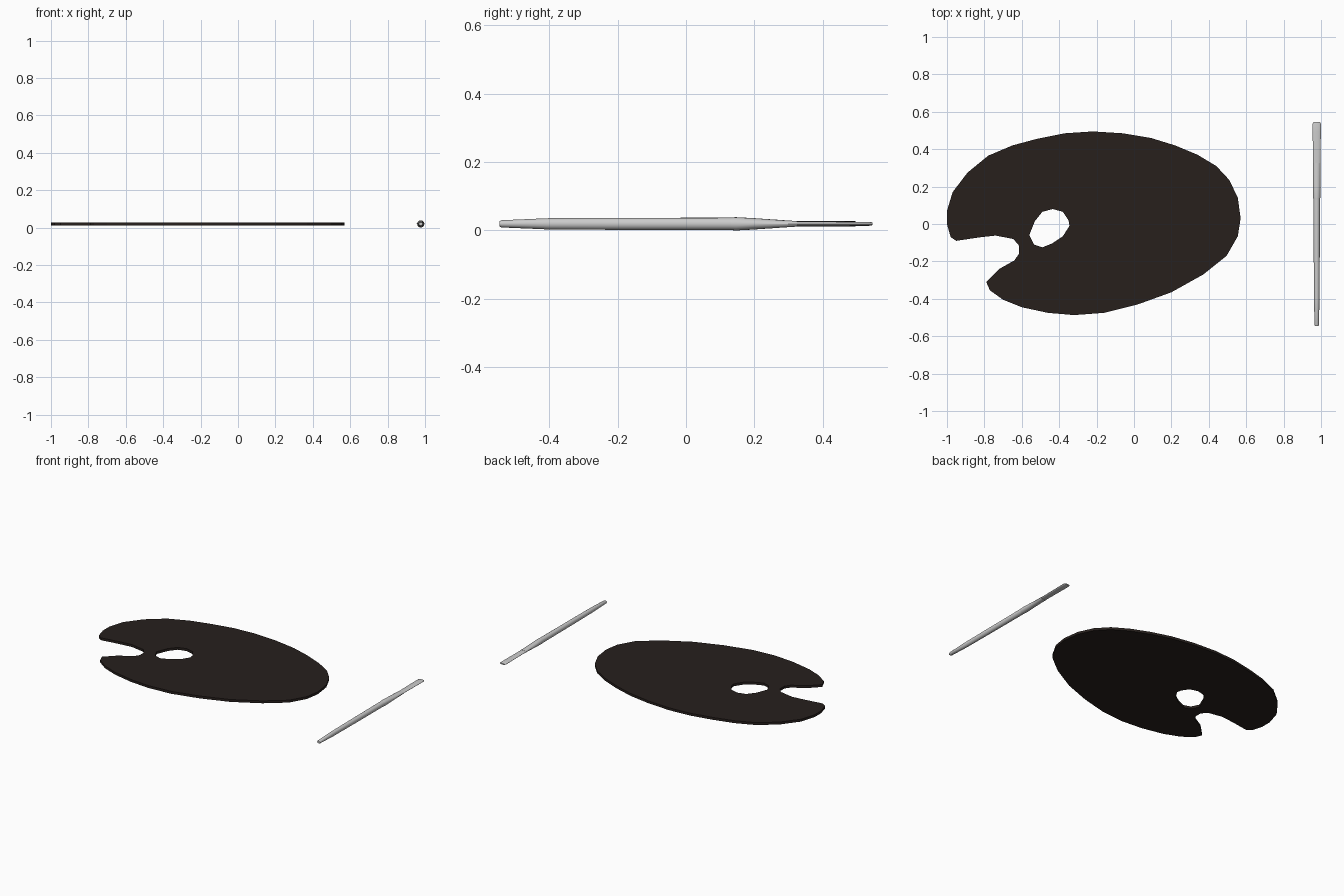
import bpy, bmesh, math

if "Cube" in bpy.data.objects:
    bpy.data.objects.remove(bpy.data.objects["Cube"])

# Palette: outline with a thumb hole, extruded into a thin board
OUTLINE = [(-.95, -.09), (-.98, -.07), (-1, 0), (-1, .07), (-.97, .17), (-.89, .275),
           (-.78, .365), (-.65, .42), (-.52, .455), (-.37, .485), (-.22, .495),
           (-.06, .485), (.09, .46), (.22, .42), (.34, .37), (.44, .31), (.51, .235),
           (.555, .14), (.57, .03), (.555, -.065), (.495, -.17), (.37, -.27),
           (.2, -.365), (.02, -.43), (-.16, -.475), (-.32, -.487), (-.46, -.475),
           (-.6, -.445), (-.7, -.405), (-.77, -.355), (-.79, -.31), (-.72, -.24),
           (-.64, -.195), (-.615, -.16), (-.615, -.115), (-.645, -.08), (-.74, -.062),
           (-.83, -.072)]
HOLE = [(-.56, -.06), (-.53, .015), (-.49, .065), (-.435, .08), (-.38, .065),
        (-.35, .02), (-.345, -.01), (-.38, -.065), (-.44, -.105), (-.49, -.125),
        (-.535, -.11)]

curve = bpy.data.curves.new("palette", 'CURVE')
curve.dimensions = '2D'
curve.fill_mode = 'BOTH'
curve.extrude = 0.008
for pts in (OUTLINE, HOLE):
    s = curve.splines.new('POLY')
    s.points.add(len(pts) - 1)
    for p, (x, y) in zip(s.points, pts):
        p.co = (x, y, 0, 1)
    s.use_cyclic_u = True
palette = bpy.data.objects.new("palette", curve)
bpy.context.collection.objects.link(palette)
palette.location.z = 0.020
bpy.context.view_layer.objects.active = palette
palette.select_set(True)
bpy.ops.object.convert(target='MESH')
palette = bpy.context.object
bm = bmesh.new()
bm.from_mesh(palette.data)
bmesh.ops.remove_doubles(bm, verts=bm.verts, dist=1e-4)
bmesh.ops.recalc_face_normals(bm, faces=bm.faces)
for f in bm.faces:
    f.smooth = False
bm.to_mesh(palette.data)
bm.free()
mat = bpy.data.materials.new("dark_wood")
mat.diffuse_color = (0.02, 0.014, 0.012, 1)
mat.use_nodes = True
mat.node_tree.nodes["Principled BSDF"].inputs["Base Color"].default_value = mat.diffuse_color
palette.data.materials.clear()
palette.data.materials.append(mat)


# Brush sections: elliptical rings (y, half width, half height) lofted along y
def loft(name, rings, n=16, cx=0.977, cz=0.0195):
    bm = bmesh.new()
    loops = [[bm.verts.new((cx + rx * math.cos(2 * math.pi * i / n), y,
                            cz + rz * math.sin(2 * math.pi * i / n)))
              for i in range(n)] for y, rx, rz in rings]
    for a, b in zip(loops, loops[1:]):
        for i in range(n):
            j = (i + 1) % n
            bm.faces.new((a[i], a[j], b[j], b[i]))
    bm.faces.new(loops[0])
    bm.faces.new(loops[-1])
    bmesh.ops.recalc_face_normals(bm, faces=bm.faces)
    me = bpy.data.meshes.new(name)
    bm.to_mesh(me)
    bm.free()
    ob = bpy.data.objects.new(name, me)
    bpy.context.collection.objects.link(ob)
    bpy.ops.object.select_all(action='DESELECT')
    ob.select_set(True)
    bpy.context.view_layer.objects.active = ob
    bpy.ops.object.shade_smooth_by_angle(angle=math.radians(35))


loft("brush_handle", [(-.545, .010, .008), (-.54, .012, .0105), (-.40, .0145, .0165),
                      (-.2, .016, .0175), (.13, .018, .018)])
loft("brush_ferrule", [(.13, .018, .018), (.145, .0195, .0195), (.20, .0195, .0165),
                       (.325, .0205, .008)])
loft("brush_bristles", [(.325, .0195, .0065), (.49, .022, .006), (.535, .022, .006),
                        (.545, .018, .004)])
